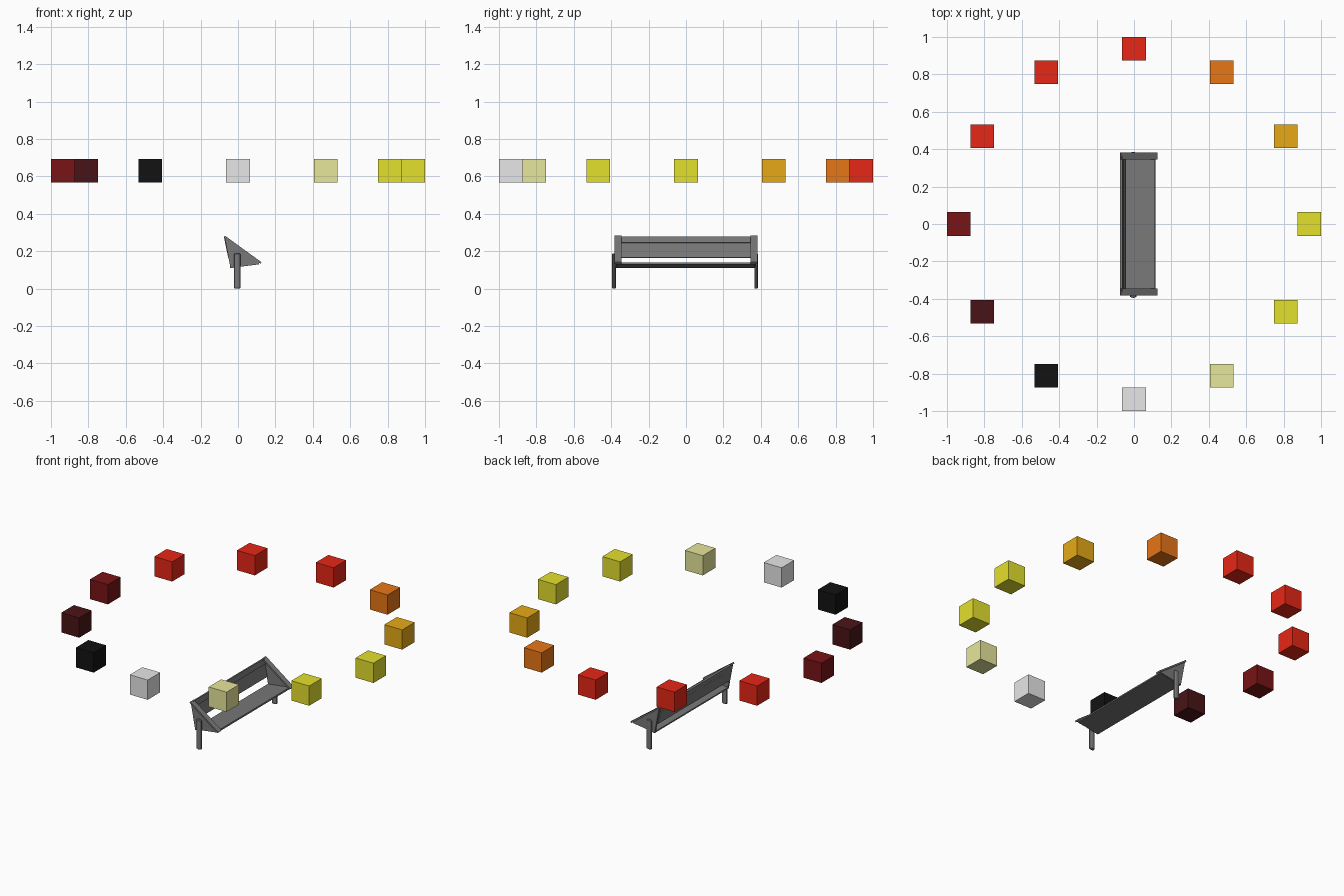
import bpy, bmesh, math
from mathutils import Vector

default = bpy.data.objects.get("Cube")
if default:
    bpy.data.objects.remove(default, do_unlink=True)


def material(name, r, g, b):
    m = bpy.data.materials.new(name)
    m.use_nodes = True
    m.diffuse_color = (r, g, b, 1)
    m.node_tree.nodes["Principled BSDF"].inputs["Base Color"].default_value = (r, g, b, 1)
    return m


red = material("red", .8, .02, .008)
dark_red = material("dark red", .19, .007, .008)
maroon = material("maroon", .068, .007, .008)
black = material("black", .006, .006, .006)
white = material("off white", .8, .8, .8)
cream = material("cream", .8, .8, .33)
yellow = material("yellow", .78, .75, .027)
amber = material("amber", .8, .4, .008)
orange = material("orange", .8, .18, .008)
grey = material("bench grey", .19, .19, .19)


def finish(name, bm, mat):
    bmesh.ops.recalc_face_normals(bm, faces=bm.faces)
    mesh = bpy.data.meshes.new(name)
    bm.to_mesh(mesh)
    bm.free()
    mesh.materials.append(mat)
    ob = bpy.data.objects.new(name, mesh)
    bpy.context.collection.objects.link(ob)
    return ob


def prism(name, profile, y0, y1, mat):
    """Extrude an (x, z) profile along y."""
    bm = bmesh.new()
    face = bm.faces.new([bm.verts.new((x, y0, z)) for x, z in profile])
    new = bmesh.ops.extrude_face_region(bm, geom=[face])["geom"]
    verts = [v for v in new if isinstance(v, bmesh.types.BMVert)]
    bmesh.ops.translate(bm, verts=verts, vec=(0, y1 - y0, 0))
    return finish(name, bm, mat)


def board(name, start, end, thickness, y0, y1, mat=grey):
    """Plank whose cross-section runs from start to end in the xz plane."""
    a, b = Vector(start), Vector(end)
    d = (b - a).normalized()
    n = Vector((-d.y, d.x)) * thickness / 2
    return prism(name, [a + n, b + n, b - n, a - n], y0, y1, mat)


# Ring of coloured cubes, counter-clockwise from the model's left
ring = [yellow, amber, orange, red, red, red,
        dark_red, maroon, black, white, cream, yellow]
for i, mat in enumerate(ring):
    angle = i * math.tau / len(ring)
    bm = bmesh.new()
    bmesh.ops.create_cube(bm, size=.126)
    cube = finish(f"ring_cube_{i + 1}", bm, mat)
    cube.location = (.937 * math.cos(angle), .937 * math.sin(angle), .63)

# Bench seat and back planks
board("seat", (-.042, .115), (.113, .135), .01, -.37, .37)
board("back_lower_plank", (-.048, .165), (-.065, .244), .008, -.36, .36)
board("back_upper_plank", (-.062, .244), (-.069, .278), .013, -.36, .36)

# Triangular ends, sloping arm boards and flattened round legs
for side, name in ((-1, "front"), (1, "back")):
    prism(name + "_end_panel", [(-.072, .278), (.118, .137), (-.04, .109)],
          side * .362, side * .374, grey)
    board(name + "_arm_board", (-.073, .279), (.123, .137), .01,
          side * .346, side * .381)
    bm = bmesh.new()
    bmesh.ops.create_cone(bm, cap_ends=True, segments=12,
                          radius1=1, radius2=1, depth=1)
    bmesh.ops.scale(bm, verts=bm.verts, vec=(.018, .01, .188))
    rims = [e for e in bm.edges if abs(e.verts[0].co.z - e.verts[1].co.z) < .001]
    bmesh.ops.bevel(bm, geom=rims, offset=.004, segments=1, affect='EDGES')
    leg = finish(name + "_leg", bm, grey)
    leg.location = (-.004, -.385 if side < 0 else .375, .094)
